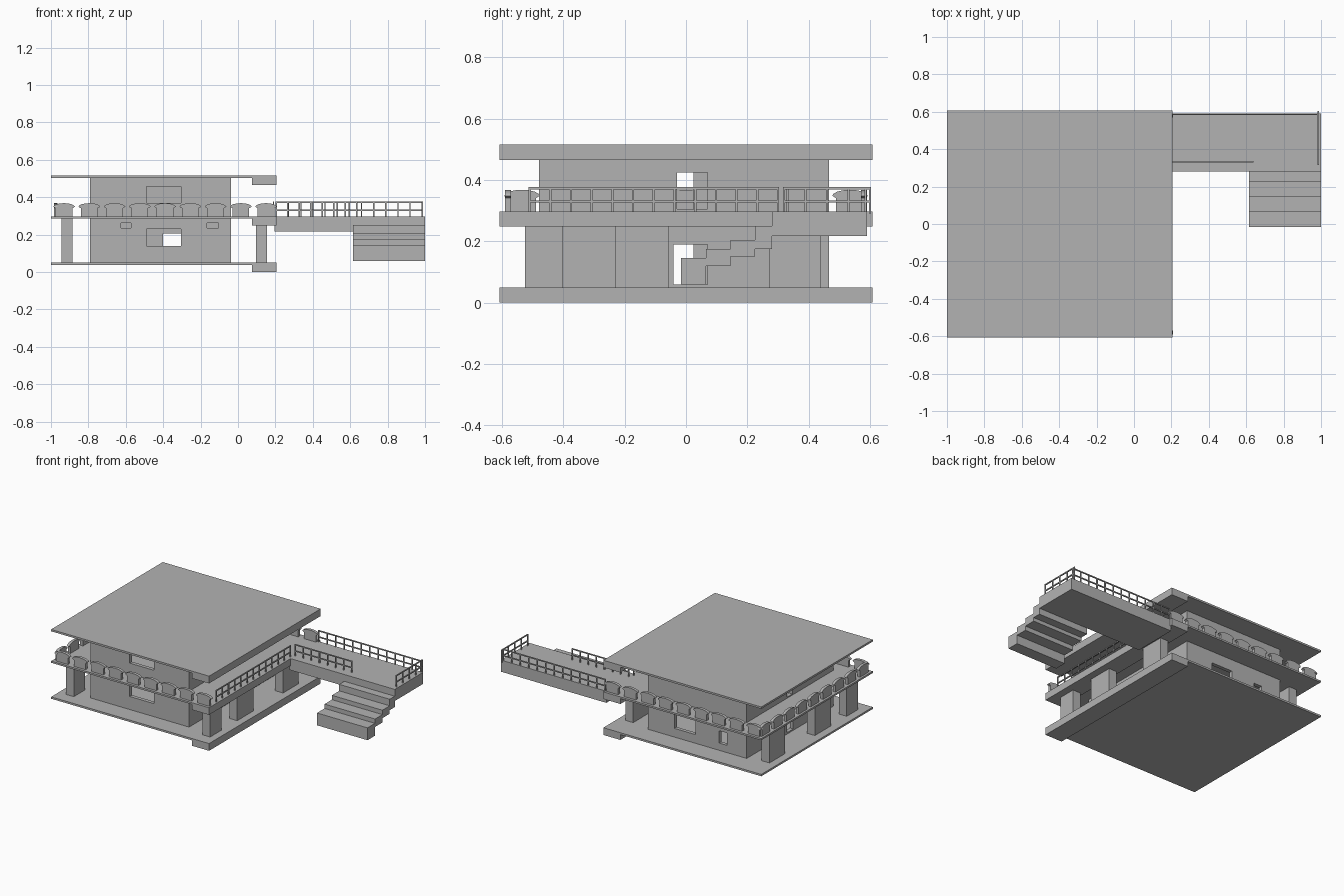
import bpy, math
from mathutils import Matrix

cube = bpy.data.objects.get("Cube")
if cube:
    bpy.data.objects.remove(cube, do_unlink=True)

concrete = bpy.data.materials.new("concrete_grey")
concrete.use_nodes = True
GREY = (0.45, 0.45, 0.45, 1)
concrete.diffuse_color = GREY
concrete.node_tree.nodes["Principled BSDF"].inputs["Base Color"].default_value = GREY


def mesh_object(name, verts, faces):
    me = bpy.data.meshes.new(name)
    me.from_pydata(verts, [], faces)
    me.materials.append(concrete)
    ob = bpy.data.objects.new(name, me)
    bpy.context.collection.objects.link(ob)
    return ob


def box_data(x, y, z):
    verts = [(a, b, c) for a in x for b in y for c in z]
    faces = [(0, 1, 3, 2), (4, 6, 7, 5), (0, 4, 5, 1), (2, 3, 7, 6), (0, 2, 6, 4), (1, 5, 7, 3)]
    return verts, faces


def boxes(name, items):
    """Join several boxes, each given as x, y and z ranges."""
    verts, faces = [], []
    for item in items:
        v, f = box_data(*item)
        faces += [tuple(i + len(verts) for i in face) for face in f]
        verts += v
    return mesh_object(name, verts, faces)


def prism(name, outline, depth, matrix):
    """Extrude a 2D outline along the local y axis."""
    n = len(outline)
    verts = [matrix @ p for p in
             [Vector3(u, d, w) for d in (-depth / 2, depth / 2) for u, w in outline]]
    faces = [tuple(range(n)), tuple(reversed(range(n, 2 * n)))]
    faces += [(i, i + n, (i + 1) % n + n, (i + 1) % n) for i in range(n)]
    return mesh_object(name, verts, faces)


def Vector3(x, y, z):
    return Matrix.Translation((x, y, z)).translation


def cut(target, cutter):
    mod = target.modifiers.new("opening", "BOOLEAN")
    mod.operation, mod.solver, mod.object = "DIFFERENCE", "EXACT", cutter
    bpy.context.view_layer.update()
    bpy.context.view_layer.objects.active = target
    bpy.ops.object.modifier_apply(modifier=mod.name)
    bpy.data.objects.remove(cutter, do_unlink=True)


# Floor, deck and roof slabs, each with a thick beam along the right edge
DEPTH, SPAN, BEAM = (-0.608, 0.608), (-1, 0.205), (0.075, 0.205)
for name, low, mid, top in (("base", 0, 0.037, 0.05), ("deck", 0.248, 0.285, 0.297),
                            ("roof", 0.465, 0.502, 0.515)):
    boxes(name + "_slab", [((SPAN[0], BEAM[0]), DEPTH, (mid, top))])
    boxes(name + "_beam", [(BEAM, DEPTH, (low, top))])

# Hollow walls of both storeys
WX, WY, T = (-0.79, -0.037), (-0.48, 0.467), 0.025


def storey(name, z, openings):
    walls = boxes(name, [(WX, WY, z)])
    inner = boxes("room_cutter", [((WX[0] + T, WX[1] - T), (WY[0] + T, WY[1] - T),
                                   (z[0] - 0.1, z[1] + 0.1))])
    cut(walls, inner)
    for opening in openings:
        cut(walls, boxes("opening_cutter", [opening]))


FRONT, BACK = (-0.55, -0.42), (0.42, 0.55)
LEFT, RIGHT = (-0.1, 0.03), (-0.85, -0.73)
storey("lower_walls", (0.05, 0.285), [
    ((-0.49, -0.305), FRONT, (0.14, 0.23)),
    ((-0.625, -0.572), FRONT, (0.235, 0.263)),
    ((-0.165, -0.105), FRONT, (0.235, 0.263)),
    ((-0.40, -0.24), BACK, (0.11, 0.205)),
    ((-0.64, -0.58), BACK, (0.10, 0.185)),
    (LEFT, (-0.04, 0.07), (0.06, 0.19)),
    (RIGHT, (-0.04, 0.025), (0.06, 0.19))])
storey("upper_walls", (0.297, 0.502), [
    ((-0.49, -0.305), FRONT, (0.37, 0.457)),
    (LEFT, (-0.03, 0.07), (0.305, 0.425)),
    (RIGHT, (-0.03, 0.025), (0.305, 0.425))])

# Columns in two rows under the deck
for side, x, top in (("left", (0.095, 0.155), 0.25), ("right", (-0.945, -0.885), 0.287)):
    for i, y in enumerate(((-0.525, -0.402), (-0.23, -0.055), (0.27, 0.44))):
        boxes(f"{side}_column_{i + 1}", [(x, y, (0.045, top))])

# Raised walkway and the stepped flight leading down from it
boxes("walkway", [((0.195, 1), (0.28, 0.59), (0.217, 0.297))])
steps = [(-0.017, 0.06, 0.145, 0.065), (0.065, 0.12, 0.175, 0.145),
         (0.145, 0.15, 0.205, 0.225), (0.225, 0.175, 0.25, 0.281)]
boxes("stairs", [((0.615, 1), (y0, y1), (z0, z1)) for y0, z0, z1, y1 in steps])

# Arched parapet panels with flared caps along three sides of the deck
cap = [(0.058 * math.cos(a), 0.052 + 0.02 * math.sin(a))
       for a in (math.pi * i / 8 for i in range(9))]
outline = [(-0.045, 0.045), (-0.045, 0), (0.045, 0), (0.045, 0.045)] + cap


def parapet(name, start, end, count, angle):
    for i in range(count):
        t = i / (count - 1)
        x, y = (a + (b - a) * t for a, b in zip(start, end))
        place = Matrix.Translation((x, y, 0.296)) @ Matrix.Rotation(angle, 4, "Z")
        prism(f"{name}_panel_{i + 1}", outline, 0.02, place)


parapet("front", (-0.93, -0.58), (0.15, -0.58), 9, 0)
parapet("back", (-0.93, 0.58), (0.15, 0.58), 9, 0)
parapet("right", (-0.975, -0.535), (-0.975, 0.535), 9, math.pi / 2)


# Thin railings with two rails and evenly spaced posts
def railing(name, start, end, r=0.0035):
    (x0, y0), (x1, y1) = start, end
    items = [((x0 - r, x1 + r), (y0 - r, y1 + r), (z - r, z + r)) for z in (0.33, 0.373)]
    n = round(math.dist(start, end) / 0.065)
    for i in range(n + 1):
        x, y = x0 + (x1 - x0) * i / n, y0 + (y1 - y0) * i / n
        items.append(((x - r, x + r), (y - r, y + r), (0.29, 0.373)))
    boxes(name, items)


railing("deck_railing", (0.19, -0.51), (0.19, 0.30))
railing("walkway_front_railing", (0.205, 0.332), (0.635, 0.332))
railing("walkway_back_railing", (0.205, 0.585), (0.985, 0.585))
railing("walkway_end_railing", (0.985, 0.32), (0.985, 0.60))
